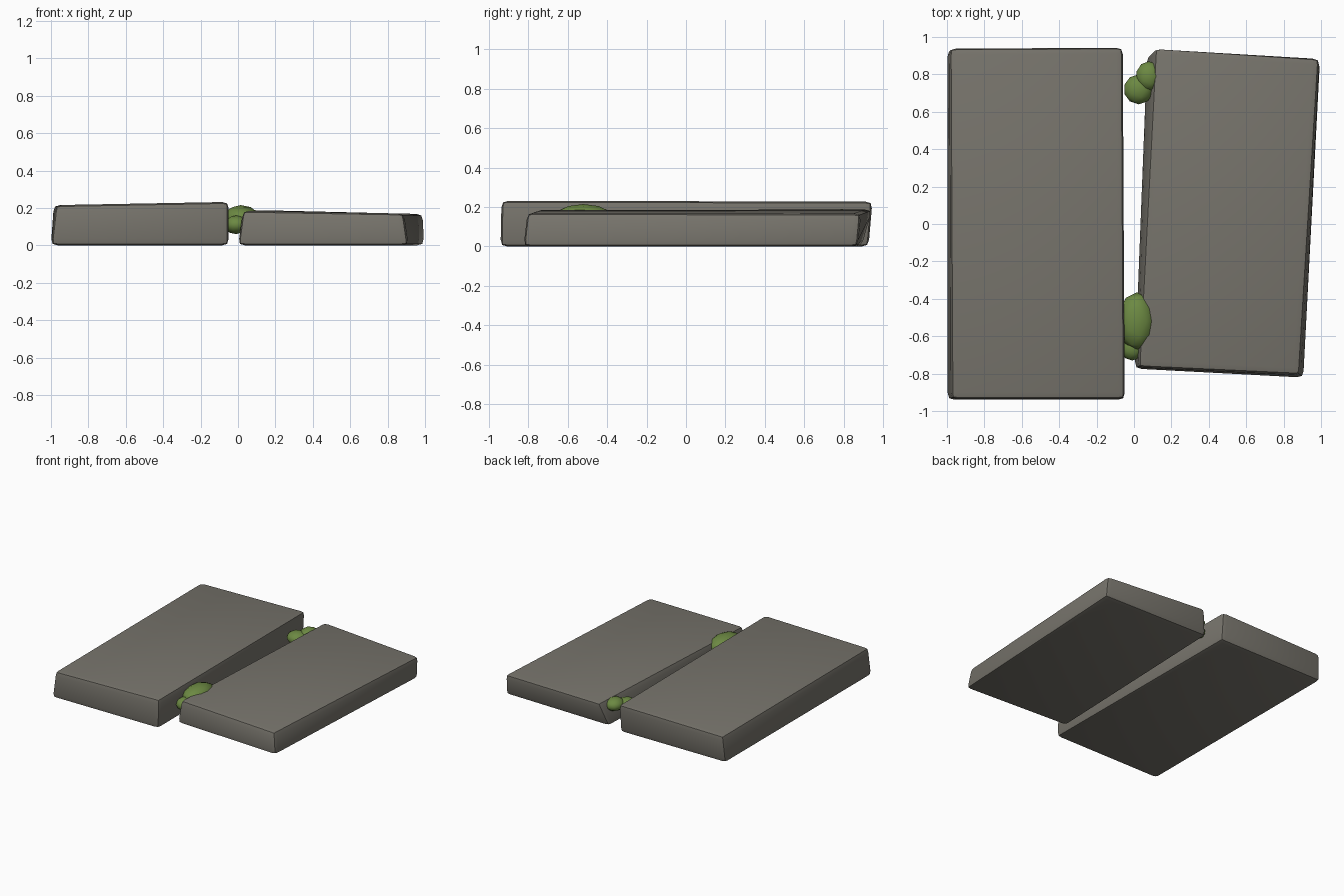
import bpy, bmesh
from mathutils import Vector, Matrix

if "Cube" in bpy.data.objects:
    bpy.data.objects.remove(bpy.data.objects["Cube"])


def material(name, rgb):
    m = bpy.data.materials.new(name)
    m.diffuse_color = (*rgb, 1)
    m.use_nodes = True
    m.node_tree.nodes["Principled BSDF"].inputs["Base Color"].default_value = m.diffuse_color
    return m


STONE = material("grey_stone", (0.185, 0.175, 0.15))
MOSS = material("moss_green", (0.15, 0.25, 0.055))


def finish(bm, name, mat, angle):
    bmesh.ops.recalc_face_normals(bm, faces=bm.faces)
    me = bpy.data.meshes.new(name)
    bm.to_mesh(me)
    bm.free()
    me.materials.append(mat)
    ob = bpy.data.objects.new(name, me)
    bpy.context.collection.objects.link(ob)
    bpy.ops.object.select_all(action='DESELECT')
    ob.select_set(True)
    bpy.context.view_layer.objects.active = ob
    bpy.ops.object.shade_smooth_by_angle(angle=angle)
    return ob


def slab(name, bottom, top, width):
    """Worn stone slab: skewed box from two corner rings, edges bevelled."""
    bm = bmesh.new()
    lo = [bm.verts.new(p) for p in bottom]
    hi = [bm.verts.new(p) for p in top]
    bm.faces.new(lo[::-1])
    bm.faces.new(hi)
    for i in range(4):
        j = (i + 1) % 4
        bm.faces.new((lo[i], lo[j], hi[j], hi[i]))
    bmesh.ops.bevel(bm, geom=bm.edges[:], offset=width, segments=2,
                    profile=0.6, affect='EDGES')
    return finish(bm, name, STONE, 0.7)


# Corner order: front left, front right, back right, back left
slab("left_slab",
     [(-1.0, -0.94, 0.0), (-0.05, -0.94, 0.0), (-0.06, 0.925, 0.0), (-1.0, 0.925, 0.0)],
     [(-0.975, -0.935, 0.215), (-0.05, -0.935, 0.232), (-0.06, 0.945, 0.228), (-0.985, 0.94, 0.215)],
     0.035)
slab("right_slab",
     [(0.0, -0.775, 0.0), (0.91, -0.825, 0.0), (0.995, 0.87, 0.0), (0.06, 0.89, 0.0)],
     [(0.025, -0.765, 0.185), (0.885, -0.805, 0.17), (0.99, 0.885, 0.167), (0.115, 0.945, 0.188)],
     0.035)


# Moss clumps in the gap
def moss(name, centre, size):
    bm = bmesh.new()
    bmesh.ops.create_icosphere(bm, subdivisions=2, radius=1)
    bmesh.ops.transform(bm, matrix=Matrix.Translation(Vector(centre)) @ Matrix.Diagonal((*size, 1)),
                        verts=bm.verts)
    return finish(bm, name, MOSS, 0.8)


moss("moss_front_large", (0.015, -0.52, 0.145), (0.10, 0.155, 0.07))
moss("moss_front_small", (-0.01, -0.66, 0.11), (0.065, 0.07, 0.05))
moss("moss_back_round", (0.025, 0.72, 0.125), (0.08, 0.08, 0.05))
moss("moss_back_edge", (0.08, 0.79, 0.14), (0.07, 0.08, 0.05))
